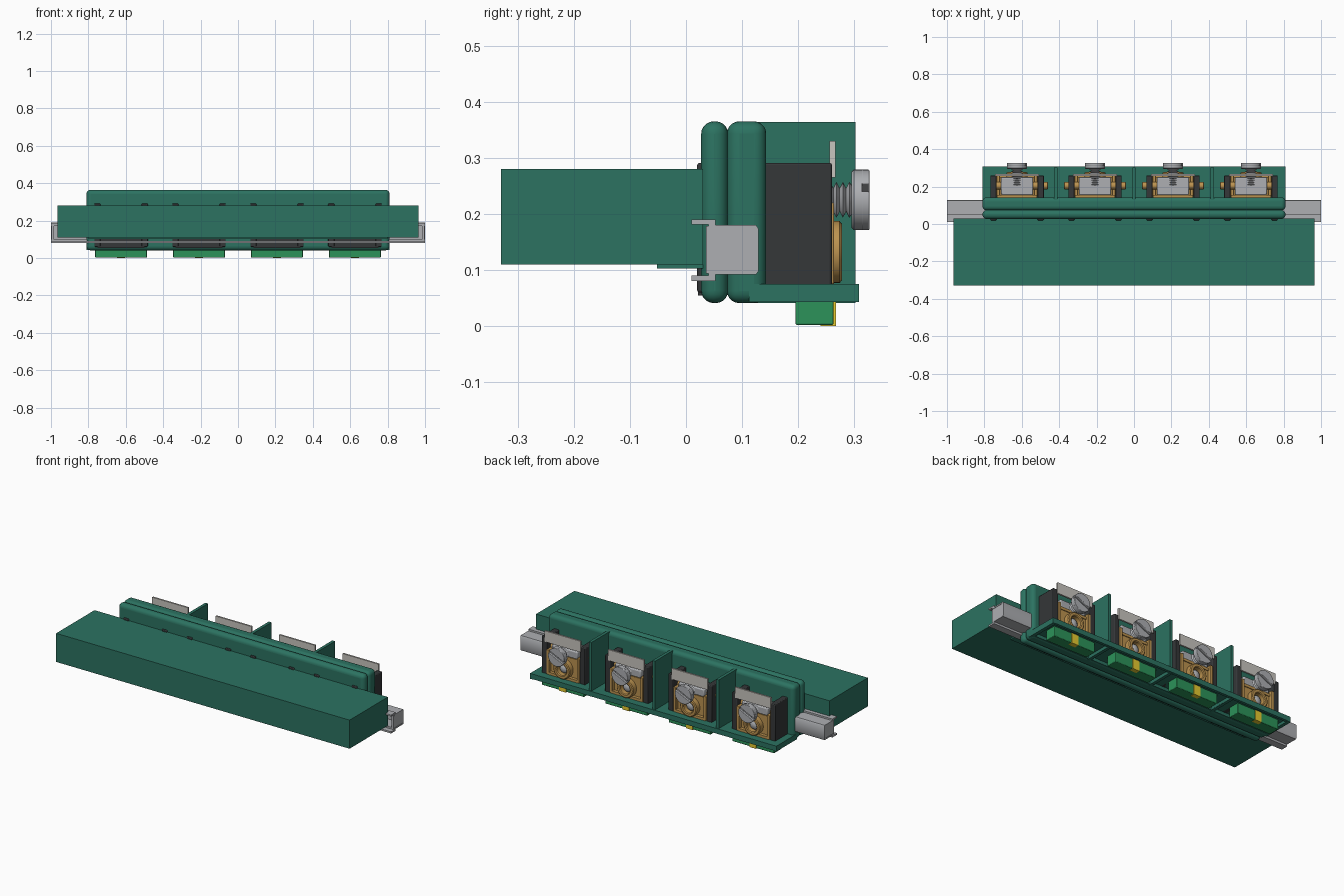
import bpy, bmesh, math
from mathutils import Matrix, Vector

if "Cube" in bpy.data.objects:
    bpy.data.objects.remove(bpy.data.objects["Cube"])


def mat(name, r, g, b):
    m = bpy.data.materials.new(name)
    m.diffuse_color = (r, g, b, 1)
    m.use_nodes = True
    m.node_tree.nodes["Principled BSDF"].inputs["Base Color"].default_value = m.diffuse_color
    return m


GREEN = mat("housing_green", 0.025, 0.17, 0.12)
BRIGHT = mat("button_green", 0.025, 0.29, 0.10)
YELLOW = mat("yellow", 0.8, 0.6, 0.03)
DARK = mat("dark_plastic", 0.035, 0.038, 0.04)
BRASS = mat("brass", 0.5, 0.29, 0.08)
STEEL = mat("steel", 0.42, 0.43, 0.45)
LABEL = mat("label", 0.58, 0.56, 0.52)


def finish(name, bm, material, bevel=0, segs=3):
    bmesh.ops.recalc_face_normals(bm, faces=bm.faces)
    me = bpy.data.meshes.new(name)
    bm.to_mesh(me)
    bm.free()
    ob = bpy.data.objects.new(name, me)
    bpy.context.collection.objects.link(ob)
    me.materials.append(material)
    if bevel:
        b = ob.modifiers.new("bevel", 'BEVEL')
        b.width, b.segments, b.limit_method = bevel, segs, 'ANGLE'
    bpy.ops.object.select_all(action='DESELECT')
    ob.select_set(True)
    bpy.context.view_layer.objects.active = ob
    bpy.ops.object.shade_smooth_by_angle(angle=math.radians(35))
    return ob


def box(name, x, y, z, material, bevel=0, segs=3):
    bm = bmesh.new()
    bmesh.ops.create_cube(bm, size=1)
    for v in bm.verts:
        v.co = Vector([(a + b) / 2 + c * (b - a) for (a, b), c in zip((x, y, z), v.co)])
    return finish(name, bm, material, bevel, segs)


def prism(name, pts, a, b, axis, material, bevel=0):
    """Extrude a 2D outline along x (points are y,z) or along y (points are x,z)."""
    bm = bmesh.new()
    co = [(a, p, q) if axis == 'x' else (p, a, q) for p, q in pts]
    f = bm.faces.new([bm.verts.new(c) for c in co])
    d = (b - a, 0, 0) if axis == 'x' else (0, b - a, 0)
    ext = bmesh.ops.extrude_face_region(bm, geom=[f])
    bmesh.ops.translate(bm, vec=d, verts=[v for v in ext['geom'] if isinstance(v, bmesh.types.BMVert)])
    return finish(name, bm, material, bevel)


def lathe(name, profile, cx, cz, material, n=32, closed=False):
    """Spin (radius, y) points round a y-directed axis at (cx, cz)."""
    bm = bmesh.new()
    vs = [bm.verts.new((cx + r, y, cz)) for r, y in profile]
    pairs = list(zip(vs, vs[1:] + vs[:1])) if closed else list(zip(vs, vs[1:]))
    edges = [bm.edges.new(p) for p in pairs]
    bmesh.ops.spin(bm, geom=vs + edges, cent=(cx, 0, cz), axis=(0, 1, 0),
                   angle=math.tau, steps=n)
    bmesh.ops.remove_doubles(bm, verts=bm.verts, dist=1e-5)
    return finish(name, bm, material)


def rod_x(name, x0, x1, y, z, r, material):
    pts = [(y + r * math.cos(i * math.tau / 20), z + r * math.sin(i * math.tau / 20)) for i in range(20)]
    return prism(name, pts, x0, x1, 'x', material, 0.004)


# Front plug block and the ledge under it
box("front_block", (-.965, .965), (-.33, .03), (.11, .28), GREEN)
box("block_ledge", (-.8, .8), (-.052, .03), (.103, .111), GREEN)

# Two rounded housing slabs
box("housing_front_slab", (-.81, .81), (.027, .075), (.041, .365), GREEN, .0225, 5)
box("housing_rear_slab", (-.81, .81), (.073, .143), (.041, .365), GREEN, .022, 5)

# Bottom tray: floor, rims and ribs
box("tray_floor", (-.81, .81), (.112, .308), (.06, .075), GREEN)
box("tray_rear_rim", (-.81, .81), (.292, .308), (.045, .061), GREEN)
box("tray_front_rim", (-.81, .81), (.112, .14), (.043, .061), GREEN)
for s in (-1, 1):
    box("tray_end_rim", tuple(sorted((s * .81, s * .79))), (.112, .308), (.043, .061), GREEN)

# Barrier walls between the terminals
for x in (-.418, 0, .418):
    box("barrier_wall", (x - .009, x + .009), (.11, .302), (.041, .364), GREEN)

# Steel mounting channel running through, with flanged lips
channel = [(.01, .08), (.053, .08), (.053, .092), (.125, .092), (.129, .098), (.129, .174),
           (.125, .18), (.053, .18), (.053, .19), (.01, .19), (.01, .181), (.04, .181),
           (.04, .172), (.118, .172), (.118, .1), (.04, .1), (.04, .09), (.01, .09)]
prism("mounting_channel", channel, -1, 1, 'x', STEEL)
for s in (-1, 1):
    box("channel_end", tuple(sorted((s * .985, s * .998))), (.036, .122), (.094, .178), STEEL)

# Four screw terminals
for k in range(4):
    c = (k - 1.5) * .417
    # dark cheeks and front strip
    for s in (-1, 1):
        box("dark_cheek", (c + s * .126 - .017, c + s * .126 + .017), (.02, .26), (.06, .291), DARK, .004, 2)
    box("dark_strip", (c - .126, c + .126), (.021, .03), (.055, .108), DARK)
    # brass clamp cage: floor, back, sides, top
    box("clamp_back", (c - .108, c + .108), (.142, .155), (.075, .24), BRASS)
    box("clamp_top", (c - .108, c + .108), (.145, .25), (.19, .205), BRASS)
    for s in (-1, 1):
        box("clamp_side", (c + s * .1 - .009, c + s * .1 + .009), (.145, .264), (.075, .22), BRASS, .003, 2)
    box("clamp_floor", (c - .1, c + .1), (.15, .264), (.075, .09), BRASS)
    box("pressure_plate", (c - .085, c + .085), (.155, .25), (.205, .25), STEEL, .006, 2)
    box("contact_block", (c - .09, c + .09), (.15, .245), (.09, .19), BRASS)
    # wire ring and bead
    lathe("wire_ring", [(.032, .24), (.055, .24), (.055, .274), (.05, .278), (.037, .278), (.032, .274)],
          c, .132, BRASS, 32, True)
    lathe("wire_core", [(0, .24), (.026, .24), (.026, .255), (.015, .264), (0, .266)], c, .132, STEEL, 24)
    # cross pin
    lo, hi = c - .165, c + .165
    rod_x("cross_pin", max(lo, -.745), min(hi, .765), .205, .222, .02, BRASS)
    # label strip
    box("label_strip", (c - .118, c + .118), (.256, .266), (.265, .33), LABEL)
    # threaded shank
    thread = [(0, .2), (.02, .2)]
    for i in range(8):
        y = .205 + i * .0115
        thread += [(.021, y), (.032, y + .0055)]
    thread += [(.02, .3), (0, .3)]
    lathe("screw_shank", thread, c, .225, STEEL, 24)
    # slotted head: base disc plus two half discs
    lathe("screw_head_base", [(0, .295), (.05, .295), (.054, .299), (.054, .314), (0, .314)], c, .225, STEEL)
    t, r = math.radians(25), .054
    g = math.asin(.007 / r)
    for h in (0, math.pi):
        pts = []
        for i in range(19):
            a = t + h + g + (math.pi - 2 * g) * i / 18
            pts.append((c + r * math.cos(a), .225 + r * math.sin(a)))
        prism("screw_head_half", pts, .312, .327, 'y', STEEL, .003)
    # test button below with a yellow marker
    box("test_button", (c - .138, c + .138), (.195, .263), (.002, .065), BRIGHT, .003, 2)
    box("button_marker", (c - .022, c + .022), (.24, .267), (0, .06), YELLOW)
    if k < 3:
        box("tray_rib", (c + .2, c + .217), (.13, .3), (.043, .061), GREEN)
